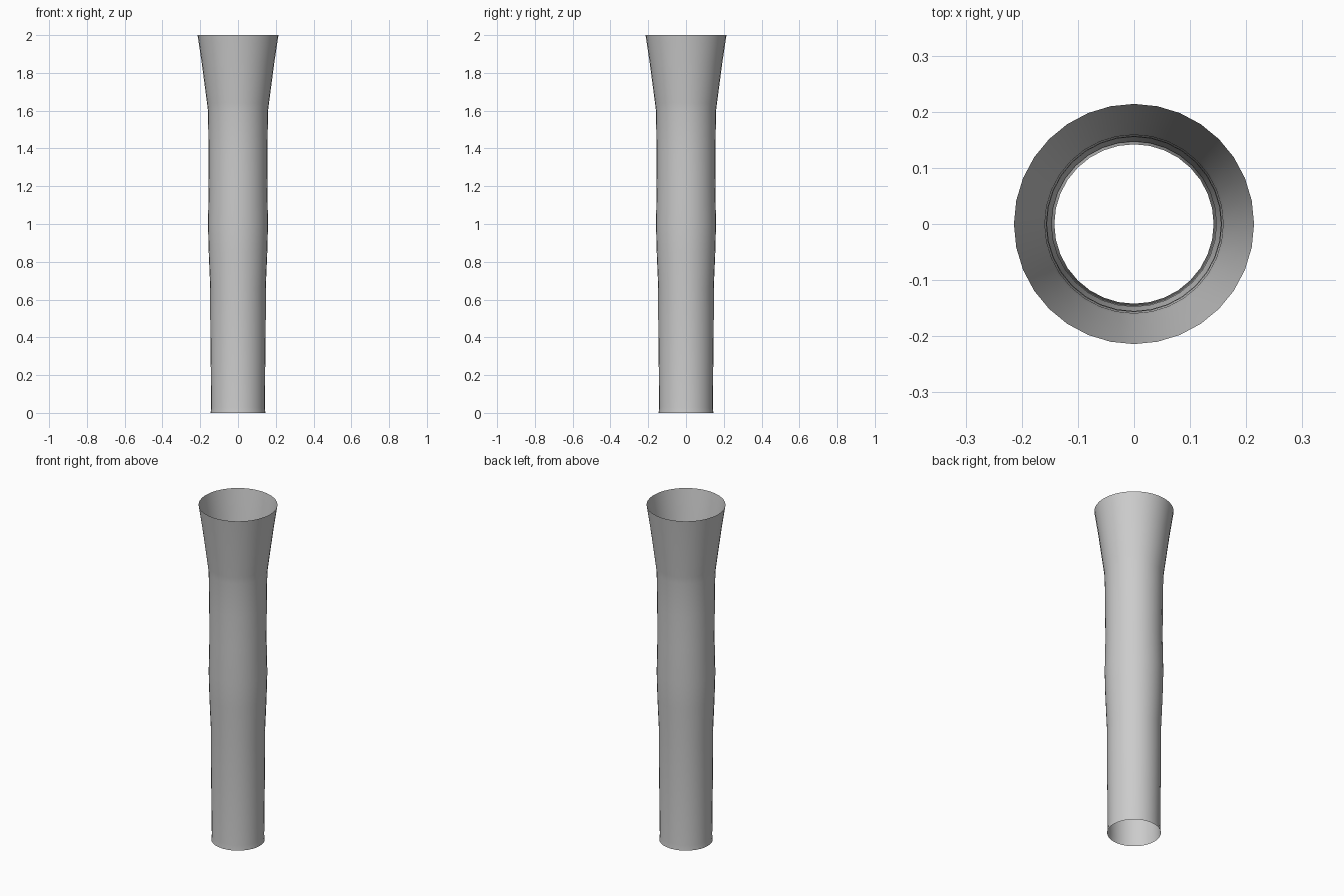
import bpy, math

if "Cube" in bpy.data.objects:
    bpy.data.objects.remove(bpy.data.objects["Cube"])

SIDES = 32
# (radius, height) of the open tube, bottom to top
profile = [(0.145, 0.0), (0.142, 0.03), (0.147, 0.5), (0.147, 0.66),
           (0.155, 0.85), (0.159, 1.0), (0.155, 1.2), (0.156, 1.4),
           (0.159, 1.6), (0.164, 1.64), (0.193, 1.86), (0.214, 2.0)]

# Flared tube: revolve the profile, leaving both ends open
verts = [(r * math.cos(2 * math.pi * i / SIDES), r * math.sin(2 * math.pi * i / SIDES), z)
         for r, z in profile for i in range(SIDES)]
faces = []
for k in range(len(profile) - 1):
    for i in range(SIDES):
        j = (i + 1) % SIDES
        faces.append((k * SIDES + i, k * SIDES + j, (k + 1) * SIDES + j, (k + 1) * SIDES + i))

mesh = bpy.data.meshes.new("flared_tube")
mesh.from_pydata(verts, [], faces)
mesh.update()
tube = bpy.data.objects.new("flared_tube", mesh)
bpy.context.collection.objects.link(tube)

# Smooth shading
for p in mesh.polygons:
    p.use_smooth = True
